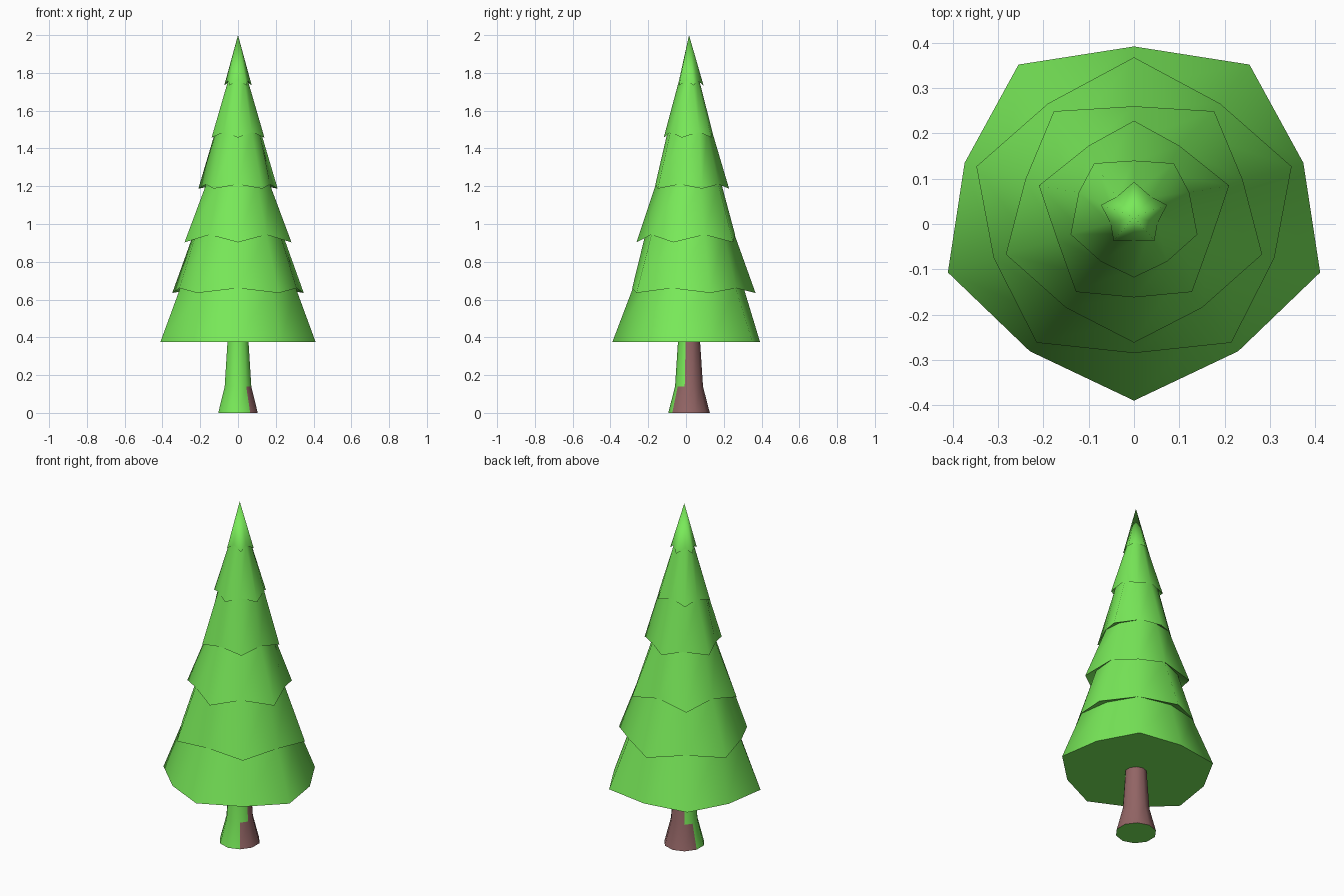
import bpy, math
from mathutils import Vector

if "Cube" in bpy.data.objects:
    bpy.data.objects.remove(bpy.data.objects["Cube"])

N = 10            # sides of every ring
CY = 0.016        # trunk axis in y


def material(name, color):
    m = bpy.data.materials.new(name)
    m.diffuse_color = color
    m.use_nodes = True
    m.node_tree.nodes["Principled BSDF"].inputs["Base Color"].default_value = m.diffuse_color
    return m


green = material("needle green", (0.19, 0.82, 0.10, 1))
brown = material("bark brown", (0.29, 0.13, 0.13, 1))


def build(name, verts, faces, mats):
    me = bpy.data.meshes.new(name)
    me.from_pydata(verts, [], faces)
    ob = bpy.data.objects.new(name, me)
    bpy.context.collection.objects.link(ob)
    for m in mats:
        me.materials.append(m)
    return ob


def bridge(a, b):
    """Quads between ring a (below) and ring b; rings run clockwise from +y."""
    return [(a + (i + 1) % N, a + i, b + i, b + (i + 1) % N) for i in range(N)]


# Foliage tiers: right half of each outline from back to front,
# tip height, notch height, and which points are tips (0 = even, 1 = odd)
tiers = [
    ([(0, .392), (.255, .352), (.374, .135), (.411, -.107), (.23, -.281), (0, -.39)], .375, .375, 0),
    ([(0, .368), (.19, .266), (.348, .127), (.31, -.075), (.215, -.262), (0, -.285)], .635, .66, 0),
    ([(0, .26), (.177, .249), (.24, .098), (.283, -.067), (.15, -.185), (0, -.262)], .903, .943, 1),
    ([(0, .228), (.1, .173), (.21, .085), (.17, -.034), (.128, -.15), (0, -.162)], 1.187, 1.21, 0),
    ([(0, .14), (.088, .134), (.122, .07), (.14, -.023), (.073, -.083), (0, -.118)], 1.457, 1.487, 1),
    ([(0, .093), (.038, .06), (.073, .042), (.052, .002), (.045, -.037), (0, -.037)], 1.733, 1.76, 0),
]


def outline(tier):
    half, tip, notch, odd = tier
    pts = half + [(-x, y) for x, y in half[-2:0:-1]]
    return [Vector((x, y, tip if i % 2 == odd else notch)) for i, (x, y) in enumerate(pts)]


def collar(tier):
    """Top ring of the tier below: meets the notches, set back behind the tips."""
    ring, odd = outline(tier), tier[3]
    out = []
    for i, p in enumerate(ring):
        d = Vector((p.x, p.y - CY, 0))
        r = d.length * 0.985
        if i % 2 == odd:
            near = [ring[i - 1], ring[(i + 1) % N]]
            r = min(r, 0.92 * sum(math.hypot(q.x, q.y - CY) for q in near) / 2)
        out.append(d.normalized() * r + Vector((0, CY, tier[2] + .003)))
    return out


verts, faces = [], [tuple(range(N))]
for k, tier in enumerate(tiers):
    base = len(verts)
    if k:
        faces += bridge(base - N, base)       # underside of the overhang
    verts += outline(tier)
    if k + 1 < len(tiers):
        verts += collar(tiers[k + 1])
        faces += bridge(base, base + N)
    else:
        verts.append(Vector((0, CY, 2.0)))    # treetop
        faces += [(base + (i + 1) % N, base + i, base + N) for i in range(N)]
foliage = build("foliage", verts, faces, [green])

# Smooth around each tier, crisp along every rim
foliage.data.shade_smooth()
for e in foliage.data.edges:
    a, b = e.vertices
    e.use_edge_sharp = a // N == b // N

# Trunk: flared foot and tapered stem
verts, faces = [], [tuple(range(N))]
for r, z in [(.11, 0), (.074, .14), (.058, .385)]:
    for i in range(N):
        a = math.radians(90 - 36 * i)
        verts.append((r * math.cos(a), CY + r * math.sin(a), z))
faces += bridge(0, N) + bridge(N, 2 * N)
faces.append(tuple(reversed(range(2 * N, 3 * N))))
trunk = build("trunk", verts, faces, [green, brown])
bpy.context.view_layer.objects.active = trunk
trunk.select_set(True)
bpy.ops.object.shade_smooth_by_angle(angle=math.radians(40))

# Bark patches wrap the back right side of the trunk
for i in (8, 9, 0, 1, 2, 3):
    trunk.data.polygons[1 + i].material_index = 1
for i in (9, 0, 1, 2):
    trunk.data.polygons[1 + N + i].material_index = 1
